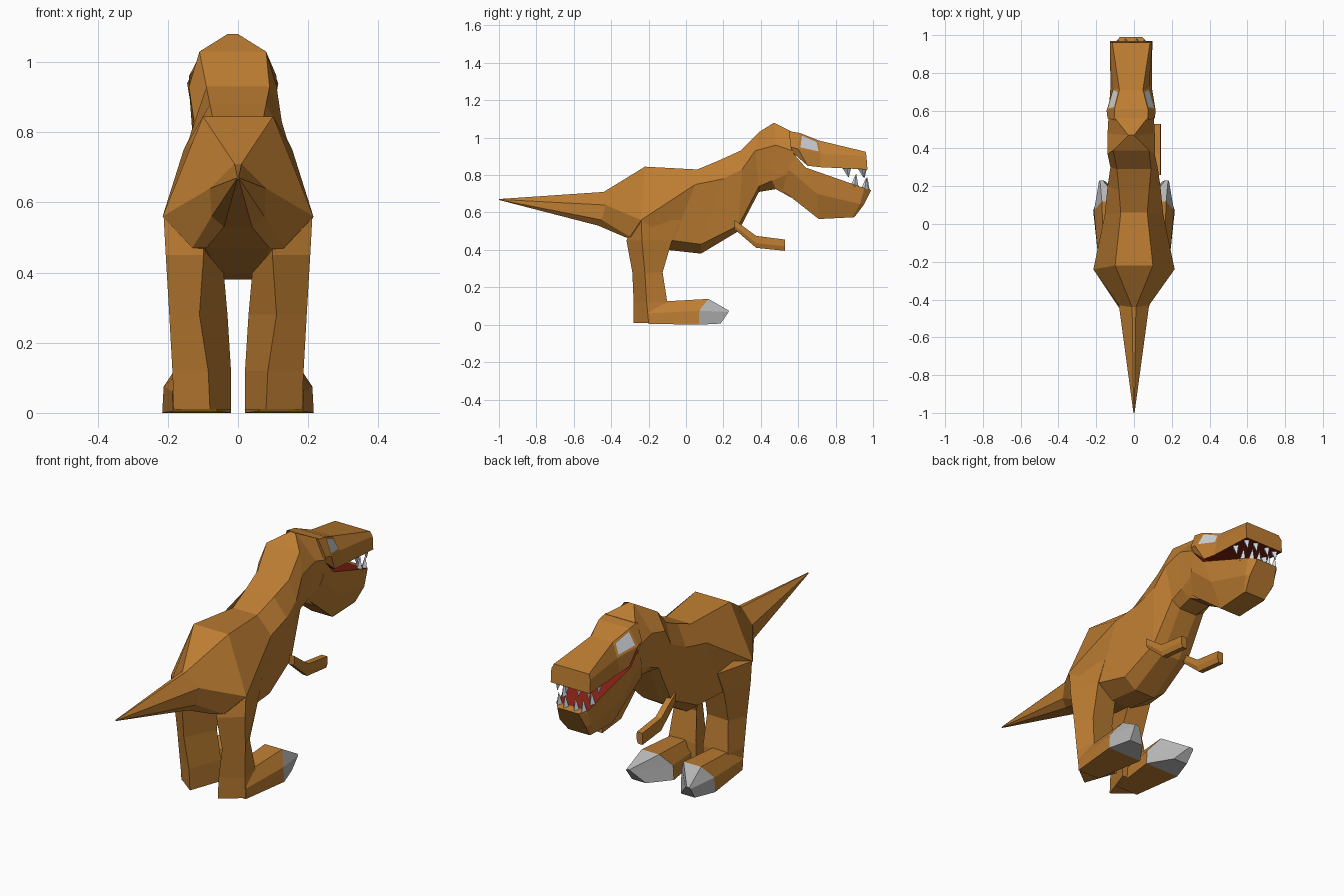
import bpy, bmesh, math
from mathutils import Vector

if "Cube" in bpy.data.objects:
    bpy.data.objects.remove(bpy.data.objects["Cube"])


def material(name, rgb):
    m = bpy.data.materials.new(name)
    m.diffuse_color = (*rgb, 1)
    m.use_nodes = True
    m.node_tree.nodes["Principled BSDF"].inputs["Base Color"].default_value = m.diffuse_color
    return m


HIDE = material("orange brown hide", (0.51, 0.205, 0.032))
MOUTH = material("dark red mouth", (0.23, 0.015, 0.007))
CLAW = material("grey claw", (0.46, 0.46, 0.46))
WHITE = material("pale tooth and eye", (0.62, 0.66, 0.71))


def loft(name, rings, mats, rule=None, inset=None):
    """Bridge rings of equal point count, cap both ends, colour faces by rule.
    Faces picked by inset get a border and material 2 inside."""
    bm = bmesh.new()
    loops = [[bm.verts.new(p) for p in r] for r in rings]
    n = len(loops[0])
    for a, b in zip(loops, loops[1:]):
        for i in range(n):
            j = (i + 1) % n
            bm.faces.new((a[i], a[j], b[j], b[i]))
    bm.faces.new(loops[0])
    bm.faces.new(loops[-1])
    bmesh.ops.recalc_face_normals(bm, faces=bm.faces)
    bm.normal_update()
    if rule:
        for f in bm.faces:
            f.material_index = rule(f)
    if inset:
        chosen = [f for f in bm.faces if inset(f)]
        bmesh.ops.inset_individual(bm, faces=chosen, thickness=.017)
        for f in chosen:
            f.material_index = 2
    me = bpy.data.meshes.new(name)
    bm.to_mesh(me)
    bm.free()
    for m in mats:
        me.materials.append(m)
    ob = bpy.data.objects.new(name, me)
    bpy.context.collection.objects.link(ob)
    return ob


def centre(y):
    """The head sits slightly off the body's centre line."""
    return -0.015 if y > 0.3 else 0


def ring(spec):
    """Symmetric ring from (y, z, half width) points, top to bottom."""
    right = [Vector((centre(y) + w, y, z)) for y, z, w in spec]
    left = [Vector((centre(y) - w, y, z)) for y, z, w in reversed(spec)]
    return right + left


# Tail, torso and neck: each ring is top, side, low, bottom
body = [
    [(-1, .672, .002), (-1, .67, .003), (-1, .668, .003), (-1, .667, .002)],
    [(-.44, .71, .01), (-.43, .64, .08), (-.45, .56, .075), (-.47, .53, .04)],
    [(-.22, .845, .10), (-.24, .56, .215), (-.30, .47, .13), (-.33, .47, .09)],
    [(.06, .83, .07), (.05, .75, .155), (-.07, .45, .16), (-.10, .40, .06)],
    [(.18, .88, .08), (.20, .78, .14), (.08, .43, .125), (.08, .38, .06)],
    [(.29, .93, .09), (.30, .83, .125), (.28, .53, .11), (.28, .50, .05)],
    [(.39, 1.03, .095), (.37, .93, .125), (.39, .74, .10), (.39, .71, .05)],
    [(.47, 1.08, .015), (.48, .96, .125), (.46, .77, .10), (.48, .725, .06)],
    [(.56, 1.035, .085), (.57, .93, .12), (.60, .83, .11), (.58, .67, .06)],
]
loft("body", [ring(r) for r in body], [HIDE])

# Upper head and snout, red palate, eyes inset into the sockets behind the snout
snout = [
    [(.55, 1.035, .09), (.56, .95, .125), (.57, .92, .11)],
    [(.61, 1.025, .088), (.60, .94, .13), (.65, .85, .115)],
    [(.71, .985, .062), (.72, .915, .095), (.72, .842, .11)],
    [(.96, .925, .10), (.965, .90, .112), (.97, .83, .112)],
]


def is_eye(f):
    c = f.calc_center_median()
    return .63 < c.y < .70 and c.z > .93 and abs(f.normal.x) > .3


loft("upper_head", [ring(r) for r in snout], [HIDE, MOUTH, WHITE],
     lambda f: int(f.normal.z < -.7), is_eye)

# Lower jaw, red on top behind a brown front lip
jaw = [
    [(.57, .92, .115), (.55, .83, .115), (.50, .73, .08)],
    [(.64, .84, .115), (.70, .70, .11), (.71, .565, .06)],
    [(.955, .73, .09), (.93, .645, .088), (.89, .574, .063)],
    [(.99, .72, .06), (.95, .64, .075), (.90, .575, .06)],
]
loft("lower_jaw", [ring(r) for r in jaw], [HIDE, MOUTH],
     lambda f: int(f.normal.z > .6 and f.calc_center_median().y < .95))


def tooth(name, x, y, z0, z1):
    base = [Vector((x + .018 * math.cos(a), y + .022 * math.sin(a), z0))
            for a in (0, math.tau / 4, math.tau / 2, math.tau * .75)]
    tip = Vector((x, y + .01, z1))
    loft(name, [base, [tip.lerp(p, .04) for p in base]], [WHITE])


for side, s in (("right", 1), ("left", -1)):
    # Teeth along the jaw edges
    for i, (x, y) in enumerate([(.09, .86), (.088, .94), (.035, .945)]):
        tooth(f"{side}_upper_tooth_{i}", -.015 + s * x, y, .835, .785)
    for i, (x, y) in enumerate([(.08, .90), (.07, .955), (.03, .96)]):
        z = .72 + (.985 - y) * .348
        tooth(f"{side}_lower_tooth_{i}", -.015 + s * x, y, z - .01, z + .06)

    # Arm: bent square tube
    ax = .125 if s > 0 else -.105
    arm = []
    for y, z, h in [(.26, .535, .025), (.375, .443, .032), (.53, .425, .03)]:
        arm.append([Vector((ax + dx, y, z + dz)) for dx, dz in
                    ((-.016, h), (.016, h), (.018, -.006), (.01, -h), (-.016, -h))])
    loft(f"{side}_arm", arm, [HIDE])

    # Leg: outer back, inner back, inner front, outer front at each height
    leg = [
        (.56, [(.212, -.238), (.10, -.28), (.06, -.05), (.16, -.03)]),
        (.45, [(.206, -.236), (.098, -.318), (.045, -.08), (.165, -.075)]),
        (.28, [(.196, -.22), (.110, -.287), (.03, -.13), (.155, -.125)]),
        (.12, [(.187, -.21), (.085, -.28), (.02, -.11), (.17, -.10)]),
        (.01, [(.183, -.20), (.080, -.28), (.02, -.11), (.18, -.10)]),
    ]
    loft(f"{side}_leg", [[Vector((s * x, y, z)) for x, y in r] for z, r in leg], [HIDE])

    # Foot and claw: inner and outer x of top, middle and bottom edges
    def foot_ring(y, ytop, xs, zs):
        (ti, to), (mi, mo), (bi, bo) = xs
        pts = [(ti, ytop, zs[0]), (to, ytop, zs[0]), (mo, y, zs[1]),
               (bo, y, zs[2]), (bi, y, zs[2]), (mi, y, zs[1])]
        return [Vector((s * a, b, c)) for a, b, c in pts]

    heel = foot_ring(-.20, -.20, [(.08, .16), (.06, .187), (.06, .185)], (.12, .06, .005))
    ball = foot_ring(.07, .12, [(.07, .17), (.025, .212), (.02, .216)], (.138, .075, 0))
    tip = foot_ring(.228, .23, [(.165, .18), (.155, .185), (.145, .18)], (.075, .068, .05))
    tip[3].y = tip[4].y = .185
    tip[3].z = tip[4].z = .006
    tip[4].x = s * .10
    loft(f"{side}_foot", [heel, ball], [HIDE])
    loft(f"{side}_claw", [ball, tip], [CLAW])
